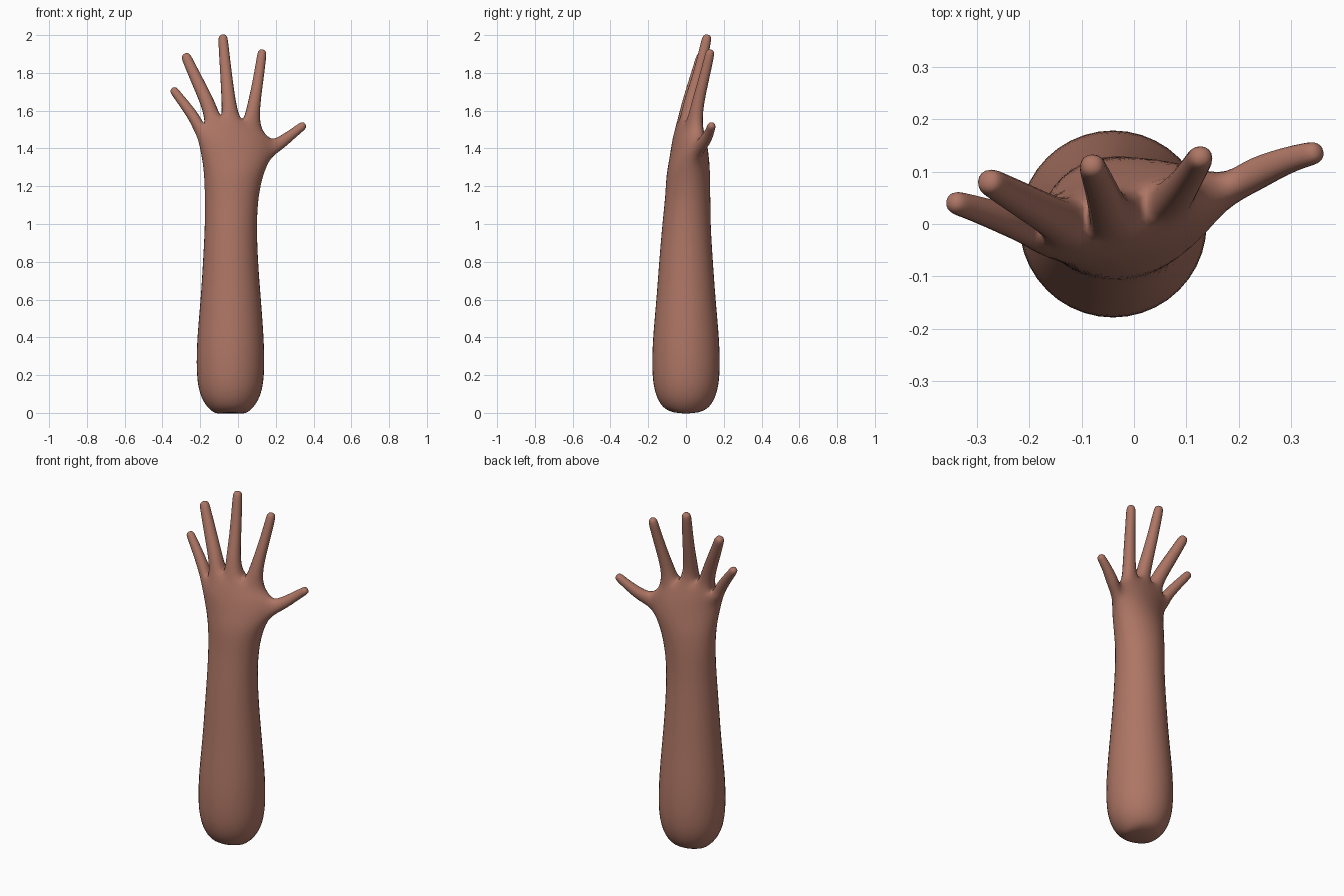
import bpy, bmesh, math
from mathutils import Vector

if "Cube" in bpy.data.objects:
    bpy.data.objects.remove(bpy.data.objects["Cube"])

skin = bpy.data.materials.new("brown_skin")
skin.diffuse_color = (0.42, 0.18, 0.13, 1)
skin.use_nodes = True
skin.node_tree.nodes["Principled BSDF"].inputs["Base Color"].default_value = skin.diffuse_color

bm = bmesh.new()
COLUMNS = 5          # edges between and beside the four fingers
GROW = 1.068         # makes up for the shrinking of the subdivision


def ellipse_ring(z, cx, cy, rx, ry, tilt):
    """Ten-sided ring, returned as front and back rows running left to right."""
    t = math.radians(tilt)

    def point(deg):
        a = math.radians(deg)
        x, y = rx * GROW * math.cos(a), ry * GROW * math.sin(a)
        return bm.verts.new((cx + x * math.cos(t) - y * math.sin(t),
                             cy + x * math.sin(t) + y * math.cos(t), z))
    return ([point(198 + 36 * i) for i in range(COLUMNS)],
            [point(162 - 36 * i) for i in range(COLUMNS)])


def loop(ring):
    return ring[0] + ring[1][::-1]


def bridge(a, b, skip=()):
    n = len(a)
    for i in range(n):
        if i not in skip:
            j = (i + 1) % n
            bm.faces.new((a[i], a[j], b[j], b[i]))


def digit(base, path):
    """Extrude a four-sided digit from a base opening along (x, y, z, radius)."""
    points = [Vector(p[:3]) for p in path]
    start = sum((v.co for v in base), Vector()) / 4
    previous = base
    for k, p in enumerate(points):
        before = points[k - 1] if k else start
        after = points[min(k + 1, len(points) - 1)]
        axis = (after - before).normalized()
        side = Vector((0, 1, 0)).cross(axis).normalized()
        back = axis.cross(side)
        s = path[k][3] * 1.08
        ring = [bm.verts.new(p + side * s * a + back * s * b)
                for a, b in ((-1, -1), (1, -1), (1, 1), (-1, 1))]
        bridge(previous, ring)
        previous = ring
    bm.faces.new(previous)


# Forearm, wrist and palm: z, centre x, centre y, radius x, radius y, tilt
sections = [
    (-0.005, -0.04, 0, 0.085, 0.085, 0),
    (0.045, -0.04, 0, 0.138, 0.138, 0),
    (0.12, -0.04, 0, 0.169, 0.169, 0),
    (0.22, -0.04, 0, 0.180, 0.180, 0),
    (0.38, -0.04, 0, 0.178, 0.177, 0),
    (0.60, -0.038, 0, 0.159, 0.156, 0),
    (0.80, -0.04, 0, 0.145, 0.142, 0),
    (1.00, -0.038, 0.002, 0.136, 0.127, 0),
    (1.15, -0.034, 0.010, 0.141, 0.119, 3),
    (1.27, -0.022, 0.012, 0.158, 0.115, 8),
    (1.35, -0.010, 0.018, 0.183, 0.100, 12),
    (1.45, -0.020, 0.018, 0.195, 0.080, 14),
]
rings = [ellipse_ring(*s) for s in sections]

# Knuckle line: x, y, z, half thickness
knuckles = [(-0.235, 0.000, 1.49, 0.035), (-0.175, -0.005, 1.515, 0.050),
            (-0.090, 0.008, 1.56, 0.055), (0.020, 0.030, 1.53, 0.055),
            (0.122, 0.058, 1.50, 0.040)]
rings.append(([bm.verts.new((x, y - h, z)) for x, y, z, h in knuckles],
              [bm.verts.new((x, y + h, z)) for x, y, z, h in knuckles]))

# Skin between the rings, leaving an opening on the side for the thumb
THUMB = 10
for k in range(len(rings) - 1):
    bridge(loop(rings[k]), loop(rings[k + 1]),
           skip=(COLUMNS - 1,) if k == THUMB else ())

# Rounded elbow end
front, back = rings[0]
for i in range(COLUMNS - 1):
    bm.faces.new((front[i], front[i + 1], back[i + 1], back[i]))

# Four fingers, little finger to index finger
fingers = [
    [(-0.225, 0.002, 1.555, 0.031), (-0.288, 0.025, 1.64, 0.026),
     (-0.327, 0.037, 1.69, 0.023), (-0.351, 0.044, 1.722, 0.021)],
    [(-0.150, 0.010, 1.62, 0.038), (-0.212, 0.045, 1.75, 0.033),
     (-0.266, 0.075, 1.865, 0.027), (-0.283, 0.085, 1.905, 0.025)],
    [(-0.048, 0.020, 1.63, 0.038), (-0.062, 0.066, 1.78, 0.031),
     (-0.078, 0.105, 1.96, 0.026), (-0.081, 0.115, 2.007, 0.024)],
    [(0.080, 0.055, 1.61, 0.034), (0.105, 0.090, 1.75, 0.028),
     (0.124, 0.122, 1.88, 0.025), (0.130, 0.131, 1.928, 0.023)],
]
front, back = rings[-1]
for i, path in enumerate(fingers):
    digit([front[i], front[i + 1], back[i + 1], back[i]], path)

# Thumb
low, high = rings[THUMB], rings[THUMB + 1]
digit([high[0][-1], low[0][-1], low[1][-1], high[1][-1]],
      [(0.225, 0.093, 1.428, 0.033), (0.285, 0.120, 1.475, 0.026),
       (0.328, 0.132, 1.508, 0.023), (0.358, 0.139, 1.532, 0.021)])

bmesh.ops.recalc_face_normals(bm, faces=bm.faces)
for f in bm.faces:
    f.smooth = True

mesh = bpy.data.meshes.new("arm_and_hand")
bm.to_mesh(mesh)
bm.free()
mesh.materials.append(skin)
arm = bpy.data.objects.new("arm_and_hand", mesh)
bpy.context.collection.objects.link(arm)

# Smooth rounded skin
sub = arm.modifiers.new("rounding", 'SUBSURF')
sub.levels = sub.render_levels = 2
